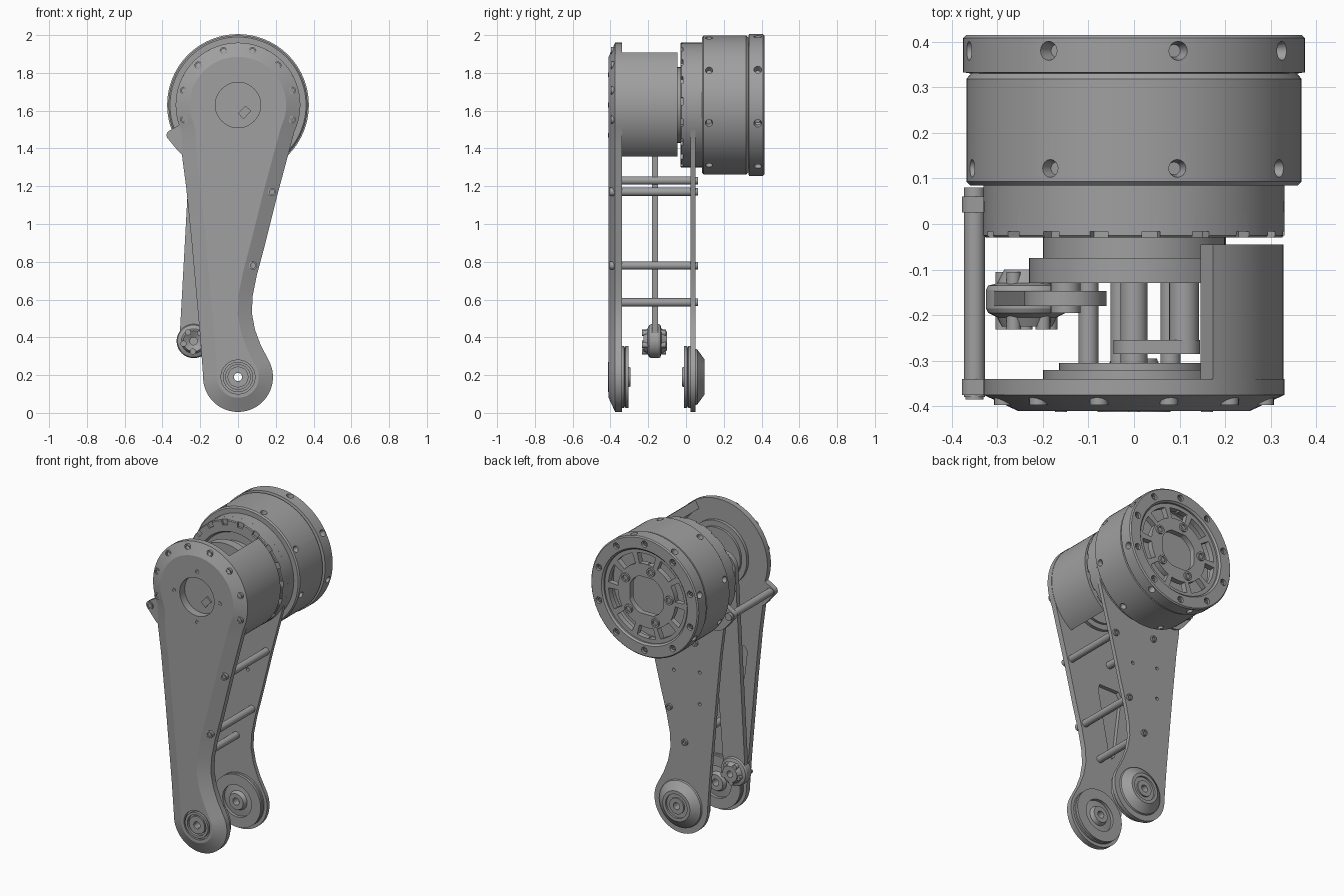
import bpy, bmesh
from math import sin, cos, pi, radians, atan2, acos, hypot
from mathutils import Matrix, Vector

if "Cube" in bpy.data.objects:
    bpy.data.objects.remove(bpy.data.objects["Cube"])

grey = bpy.data.materials.new("machined grey")
grey.use_nodes = True
grey.diffuse_color = (0.35, 0.35, 0.35, 1)
grey.node_tree.nodes["Principled BSDF"].inputs["Base Color"].default_value = (0.35, 0.35, 0.35, 1)

HEAD, FOOT = (0, 1.63), (0, 0.19)
parts = []


def finish(name, bm):
    bmesh.ops.remove_doubles(bm, verts=bm.verts, dist=1e-5)
    bmesh.ops.recalc_face_normals(bm, faces=bm.faces)
    mesh = bpy.data.meshes.new(name)
    bm.to_mesh(mesh)
    bm.free()
    mesh.materials.append(grey)
    ob = bpy.data.objects.new(name, mesh)
    bpy.context.collection.objects.link(ob)
    parts.append(ob)
    return ob


def loft(name, rings):
    """Skin closed rings of 3D points and cap both ends."""
    bm = bmesh.new()
    loops = [[bm.verts.new(p) for p in ring] for ring in rings]
    n = len(rings[0])
    for a, b in zip(loops, loops[1:]):
        for i in range(n):
            j = (i + 1) % n
            bm.faces.new((a[i], a[j], b[j], b[i]))
    bm.faces.new(loops[0])
    bm.faces.new(loops[-1])
    return finish(name, bm)


def prism(name, outline, y0, y1):
    return loft(name, [[(x, y, z) for x, z in outline] for y in (y0, y1)])


def lathe(name, profile, centre=HEAD, seg=64):
    """Spin a closed (radius, y) profile about a y axis."""
    bm = bmesh.new()
    loops = []
    for i in range(seg):
        a = 2 * pi * i / seg
        loops.append([bm.verts.new((centre[0] + r * cos(a), y, centre[1] + r * sin(a)))
                      for r, y in profile])
    n = len(profile)
    for i in range(seg):
        a, b = loops[i], loops[(i + 1) % seg]
        for k in range(n):
            m = (k + 1) % n
            if profile[k][0] or profile[m][0]:
                bm.faces.new((a[k], a[m], b[m], b[k]))
    bmesh.ops.dissolve_degenerate(bm, dist=1e-6, edges=bm.edges)
    return finish(name, bm)


def rod(name, centre, r, y0, y1, seg=24):
    return lathe(name, [(0, y0), (r, y0), (r, y1), (0, y1)], centre, seg)


def tube(name, centre, r0, r1, y0, y1):
    return lathe(name, [(r0, y0), (r1, y0), (r1, y1), (r0, y1)], centre, 48)


def bolt(name, centre, r, y, out):
    """Socket-head bolt whose top is at y, facing out (-1 front, 1 back)."""
    back, floor = y - out * 0.04, y - out * 0.01
    lathe(name, [(0, back), (r, back), (r, y), (r * 0.6, y), (r * 0.6, floor), (0, floor)], centre, 20)


def arc(c, r, a0, a1, n):
    return [(c[0] + r * cos(radians(a0 + (a1 - a0) * i / n)),
             c[1] + r * sin(radians(a0 + (a1 - a0) * i / n))) for i in range(n + 1)]


def band(r0, r1, a0, a1, n=8):
    return arc(HEAD, r1, a0, a1, n) + arc(HEAD, r0, a1, a0, n)


def capsule(a, ra, b, rb):
    """Outline wrapped around two circles."""
    dx, dz = b[0] - a[0], b[1] - a[1]
    t = atan2(dz, dx) * 180 / pi
    s = acos((ra - rb) / hypot(dx, dz)) * 180 / pi
    return arc(a, ra, t + s, t + 360 - s, 24) + arc(b, rb, t - s, t + s, 24)


def cut(ob, cutters):
    for c in cutters:
        c.hide_render = True
        m = ob.modifiers.new("cut", "BOOLEAN")
        m.operation, m.solver, m.object = "DIFFERENCE", "EXACT", c
    dg = bpy.context.evaluated_depsgraph_get()
    mesh = bpy.data.meshes.new_from_object(ob.evaluated_get(dg))
    ob.modifiers.clear()
    ob.data = mesh
    for c in cutters:
        parts.remove(c)
        bpy.data.objects.remove(c)


def radial_hole(angle, y):
    bm = bmesh.new()
    d = Vector((sin(radians(angle)), 0, cos(radians(angle))))
    turn = d.to_track_quat("Z", "Y").to_matrix().to_4x4()
    spot = Vector((0, y, HEAD[1])) + d * 0.37
    bmesh.ops.create_cone(bm, cap_ends=True, segments=16, radius1=0.014, radius2=0.026,
                          depth=0.06, matrix=Matrix.Translation(spot) @ turn)
    return finish("hole_cutter", bm)


# Leg outline shared by both plates
leg = (arc(HEAD, 0.33, -25, 205, 46) + [(-0.295, 1.35), (-0.275, 1.2), (-0.245, 0.9), (-0.2, 0.4)]
       + arc(FOOT, 0.185, 178, 390, 36)
       + [(0.12, 0.36), (0.09, 0.44), (0.073, 0.53), (0.078, 0.62), (0.1, 0.73),
          (0.14, 0.88), (0.21, 1.16), (0.28, 1.42)])


def inset(outline, w):
    out = []
    for i, (x, z) in enumerate(outline):
        a, b = outline[i - 1], outline[(i + 1) % len(outline)]
        dx, dz = b[0] - a[0], b[1] - a[1]
        k = w / hypot(dx, dz)
        out.append((x - dz * k, z + dx * k))
    return out


# Front plate with chamfered face, window, knee bore and inner pocket
front = loft("front_plate", [[(x, -0.34, z) for x, z in leg], [(x, -0.375, z) for x, z in leg],
                             [(x, -0.41, z) for x, z in inset(leg, 0.075)]])
pocket = [(-0.03, 1.08), (-0.17, 1.08), (-0.19, 1.05), (-0.14, 0.64), (-0.12, 0.62), (-0.1, 0.64), (-0.02, 1.04)]
cut(front, [rod("c", HEAD, 0.12, -0.5, -0.36, 48), rod("c", FOOT, 0.022, -0.5, -0.2),
            rod("c", FOOT, 0.09, -0.5, -0.395, 48), prism("c", pocket, -0.365, -0.3)])
prism("window_block", [(0.0, 1.585), (0.03, 1.555), (0.07, 1.6), (0.04, 1.625)], -0.37, -0.35)

# Rear plate
rear = prism("rear_plate", leg, 0.025, 0.05)
cut(rear, [rod("c", FOOT, 0.022, -0.1, 0.2)]
    + [rod("c", p, 0.01, 0, 0.1) for p in [(0.05, 1.02), (-0.13, 1.05), (-0.13, 0.85)]])

# Side ears and their standoff
EAR = (-0.35, 1.47)
for label, y0, y1 in (("front", -0.375, -0.34), ("rear", 0.025, 0.06)):
    prism(label + "_ear", capsule((-0.24, 1.45), 0.1, EAR, 0.028), y0, y1)
rod("ear_standoff", EAR, 0.023, -0.38, 0.08)
bolt("ear_bolt", EAR, 0.02, -0.385, -1)

# Standoffs between the plates
for x, z in [(0.18, 1.17), (0.08, 0.78), (-0.03, 0.585), (-0.1, 1.23)]:
    rod("standoff", (x, z), 0.022, -0.345, 0.045)
    bolt("standoff_rear_bolt", (x, z), 0.02, 0.063, 1)
for p in [(0.18, 1.17), (0.08, 0.78)]:
    bolt("standoff_front_bolt", p, 0.022, -0.404, -1)

# Front plate bolts
for a in (-45, -15, 15, 45, 75, 105, 135, 165, 195, 225):
    bolt("rim_bolt", arc(HEAD, 0.297, a, a, 1)[0], 0.02, -0.397, -1)
for a in (0, 90, 180, 270):
    bolt("face_bolt", arc(HEAD, 0.16, a, a, 1)[0], 0.013, -0.413, -1)

# Knee bearings
tube("front_knee_ring", FOOT, 0.022, 0.055, -0.41, -0.39)
tube("front_knee_race", FOOT, 0.065, 0.08, -0.413, -0.39)
for label, y0, s in (("front", -0.34, 1), ("rear", 0.025, -1)):
    lathe(label + "_knee_disc", [(0.1, y0), (0.165, y0), (0.165, y0 + s * 0.012), (0.155, y0 + s * 0.016),
                                 (0.165, y0 + s * 0.02), (0.165, y0 + s * 0.035), (0.1, y0 + s * 0.035)], FOOT)
    lathe(label + "_knee_hub", [(0.022, y0), (0.105, y0), (0.105, y0 + s * 0.015), (0.06, y0 + s * 0.02),
                                (0.05, y0 + s * 0.045), (0.022, y0 + s * 0.045)], FOOT)
lathe("rear_knee_cone", [(0.022, 0.045), (0.15, 0.045), (0.145, 0.06), (0.095, 0.097), (0.075, 0.097),
                         (0.075, 0.085), (0.05, 0.085), (0.05, 0.095), (0.022, 0.095)], FOOT)

# Curved guard on one side of the head
prism("head_guard", band(0.275, 0.328, -56, 58, 32), -0.345, -0.045)

# Gearbox flange with notched front edge
flange = lathe("gearbox_flange", [(0, -0.01), (0.25, -0.01), (0.26, -0.03), (0.325, -0.03), (0.33, -0.025),
                                  (0.33, 0.09), (0, 0.09)])
cut(flange, [prism("c", band(0.3, 0.36, a, a + 7, 2), -0.05, -0.017) for a in range(0, 360, 20)])

# Motor drum with open rear
drum = lathe("motor_drum", [(0, 0.085), (0.36, 0.085), (0.368, 0.093), (0.368, 0.318), (0.358, 0.33), (0.375, 0.333),
                            (0.375, 0.408), (0.368, 0.415), (0.3, 0.415), (0.29, 0.405), (0.29, 0.31), (0, 0.31)], seg=96)
angles = [15 + 45 * i for i in range(8)]
cut(drum, [radial_hole(a, y) for a in angles for y in (0.122, 0.38)]
    + [rod("c", arc(HEAD, 0.335, a, a, 1)[0], 0.02, 0.39, 0.5, 16) for a in range(18, 360, 36)])
for a in range(18, 360, 36):
    bolt("drum_rear_bolt", arc(HEAD, 0.335, a, a, 1)[0], 0.014, 0.405, 1)

# Spoked rear cover
cover = rod("rear_cover", HEAD, 0.292, 0.36, 0.395, 64)
hub_hole = [p for q in range(4) for p in arc(HEAD, 0.125, q * 90 + 22, q * 90 + 68, 6)]
cut(cover, [prism("c", band(0.2, 0.265, a, a + 28), 0.3, 0.5) for a in range(4, 360, 36)]
    + [prism("c", hub_hole, 0.3, 0.5)])
for a in range(30, 390, 72):
    bolt("cover_bolt", arc(HEAD, 0.163, a, a, 1)[0], 0.027, 0.407, 1)

# Shaft, pulley and discs inside the head
rod("main_shaft", HEAD, 0.03, -0.345, 0)
rod("front_bearing_disc", HEAD, 0.2, -0.345, -0.32, 48)
rod("front_bearing_step", HEAD, 0.165, -0.325, -0.305, 48)
rod("pulley_hub", HEAD, 0.2, -0.08, 0, 48)
rod("pulley", HEAD, 0.23, -0.13, -0.075, 64)
prism("shaft_arm", capsule(HEAD, 0.045, (0.11, 1.63), 0.035), -0.285, -0.255)
rod("arm_post", (0.11, 1.63), 0.033, -0.285, -0.13)
rod("arm_stud", (0.08, 1.63), 0.022, -0.32, -0.28)

# Long push link with its two joints
TOP, LOW = (-0.15, 1.65), (-0.235, 0.38)
prism("push_link", capsule(TOP, 0.09, LOW, 0.075), -0.18, -0.147)
rod("link_upper_pin", TOP, 0.033, -0.195, -0.12)
lathe("link_lower_joint", [(0.02, -0.205), (0.055, -0.225), (0.065, -0.205), (0.085, -0.195), (0.09, -0.185),
                           (0.09, -0.145), (0.085, -0.135), (0.065, -0.13), (0.05, -0.1), (0.02, -0.1)], LOW, 48)
for a in range(50, 410, 72):
    rod("joint_stud", arc(LOW, 0.055, a, a, 1)[0], 0.016, -0.232, -0.105, 16)

# Shading
bpy.ops.object.select_all(action="DESELECT")
for ob in parts:
    ob.select_set(True)
bpy.context.view_layer.objects.active = parts[0]
bpy.ops.object.shade_smooth_by_angle(angle=radians(24))
